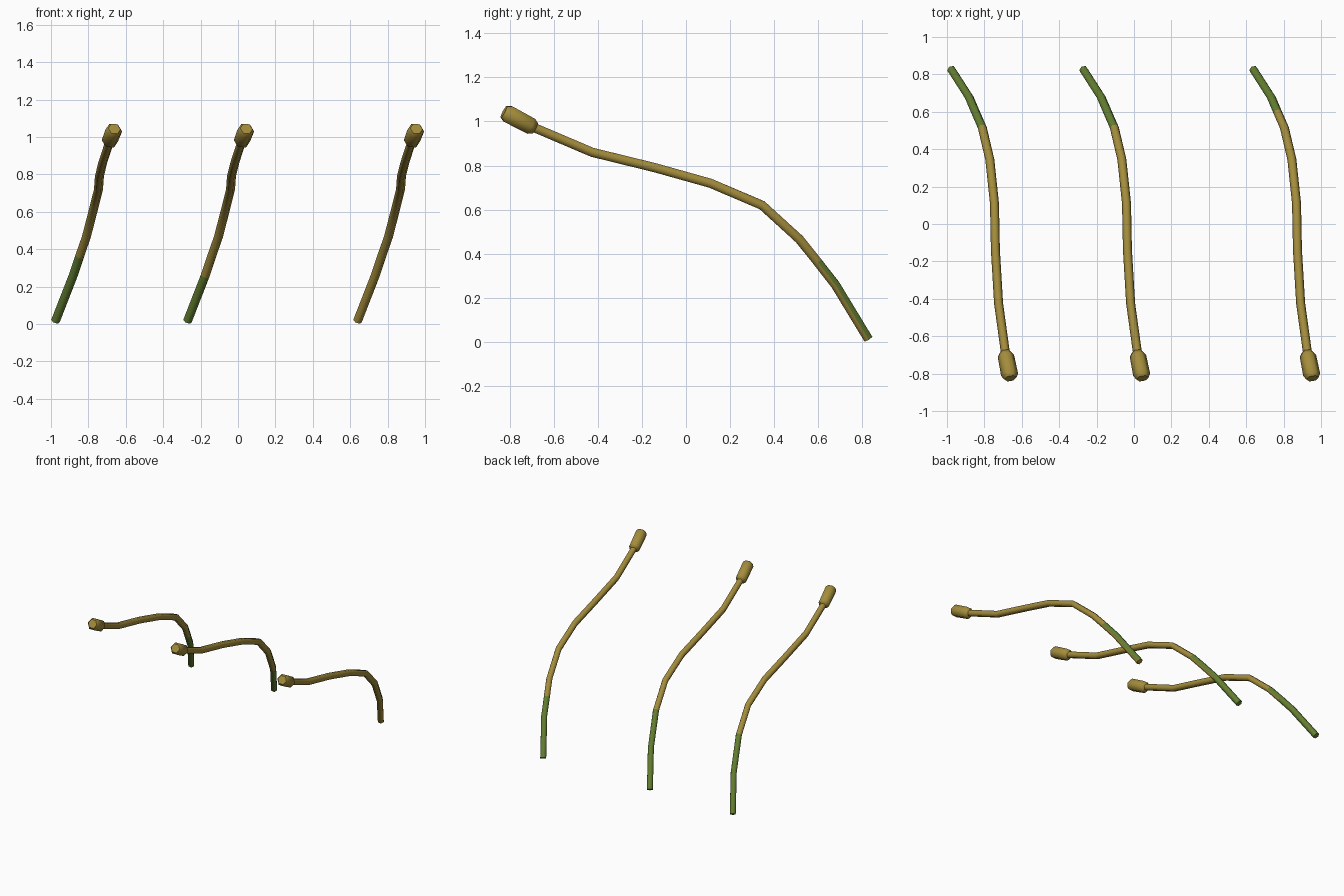
import bpy, math
from mathutils import Vector

if "Cube" in bpy.data.objects:
    bpy.data.objects.remove(bpy.data.objects["Cube"])


def material(name, rgb):
    m = bpy.data.materials.new(name)
    m.diffuse_color = (*rgb, 1)
    m.use_nodes = True
    m.node_tree.nodes["Principled BSDF"].inputs["Base Color"].default_value = m.diffuse_color
    return m


GOLD = material("straw gold", (0.37, 0.265, 0.045))
GREEN = material("stem green", (0.125, 0.21, 0.03))
SIDES = 6


def hex_tube(name, points, radii):
    """Six-sided tube along a path, with corners towards +x and -x."""
    pts = [Vector(p) for p in points]
    verts, faces = [], []
    for i, p in enumerate(pts):
        a, b = pts[max(i - 1, 0)], pts[min(i + 1, len(pts) - 1)]
        t = (b - a).normalized()
        x = Vector((1, 0, 0))
        u = (x - t * x.dot(t)).normalized()
        v = t.cross(u)
        for k in range(SIDES):
            ang = math.tau * k / SIDES
            verts.append(p + (u * math.cos(ang) + v * math.sin(ang)) * radii[i])
    for i in range(len(pts) - 1):
        for k in range(SIDES):
            j = (k + 1) % SIDES
            faces.append((i * SIDES + k, i * SIDES + j,
                          (i + 1) * SIDES + j, (i + 1) * SIDES + k))
    faces.append(tuple(reversed(range(SIDES))))
    faces.append(tuple(range(len(verts) - SIDES, len(verts))))
    me = bpy.data.meshes.new(name)
    me.from_pydata(verts, [], faces)
    me.update()
    ob = bpy.data.objects.new(name, me)
    bpy.context.collection.objects.link(ob)
    me.materials.append(GOLD)
    me.materials.append(GREEN)
    bpy.ops.object.select_all(action='DESELECT')
    ob.select_set(True)
    bpy.context.view_layer.objects.active = ob
    bpy.ops.object.shade_smooth_by_angle(angle=math.radians(62))
    return ob


# bent stem path of the middle plant
PATH = [(-0.27, 0.825, 0.016), (-0.175, 0.677, 0.26), (-0.14, 0.595, 0.365),
        (-0.105, 0.515, 0.465), (-0.065, 0.345, 0.62), (-0.04, 0.11, 0.72),
        (-0.035, -0.14, 0.79), (-0.018, -0.425, 0.86), (0.02, -0.70, 0.977)]
HEAD_A, HEAD_B = Vector((0.017, -0.685, 0.969)), Vector((0.045, -0.826, 1.044))
HEAD = [(0, 0.03), (0.14, 0.044), (0.86, 0.046), (1, 0.033)]

# x offset, green height on the upper side, green height on the underside
PLANTS = [("left", -0.706, 0.47, 0.37), ("middle", 0, 0.47, 0.27),
          ("right", 0.909, 0.37, 0.0)]

for side, dx, top_z, under_z in PLANTS:
    off = Vector((dx, 0, 0))
    # stem, green near the ground
    stem = hex_tube(side + "_stem", [Vector(p) + off for p in PATH],
                    [0.024] * len(PATH))
    for f in stem.data.polygons:
        limit = top_z if f.normal.z > 0 else under_z
        f.material_index = 1 if f.center.z < limit else 0
    # seed head
    hex_tube(side + "_seed_head", [HEAD_A.lerp(HEAD_B, t) + off for t, r in HEAD],
             [r for t, r in HEAD])
